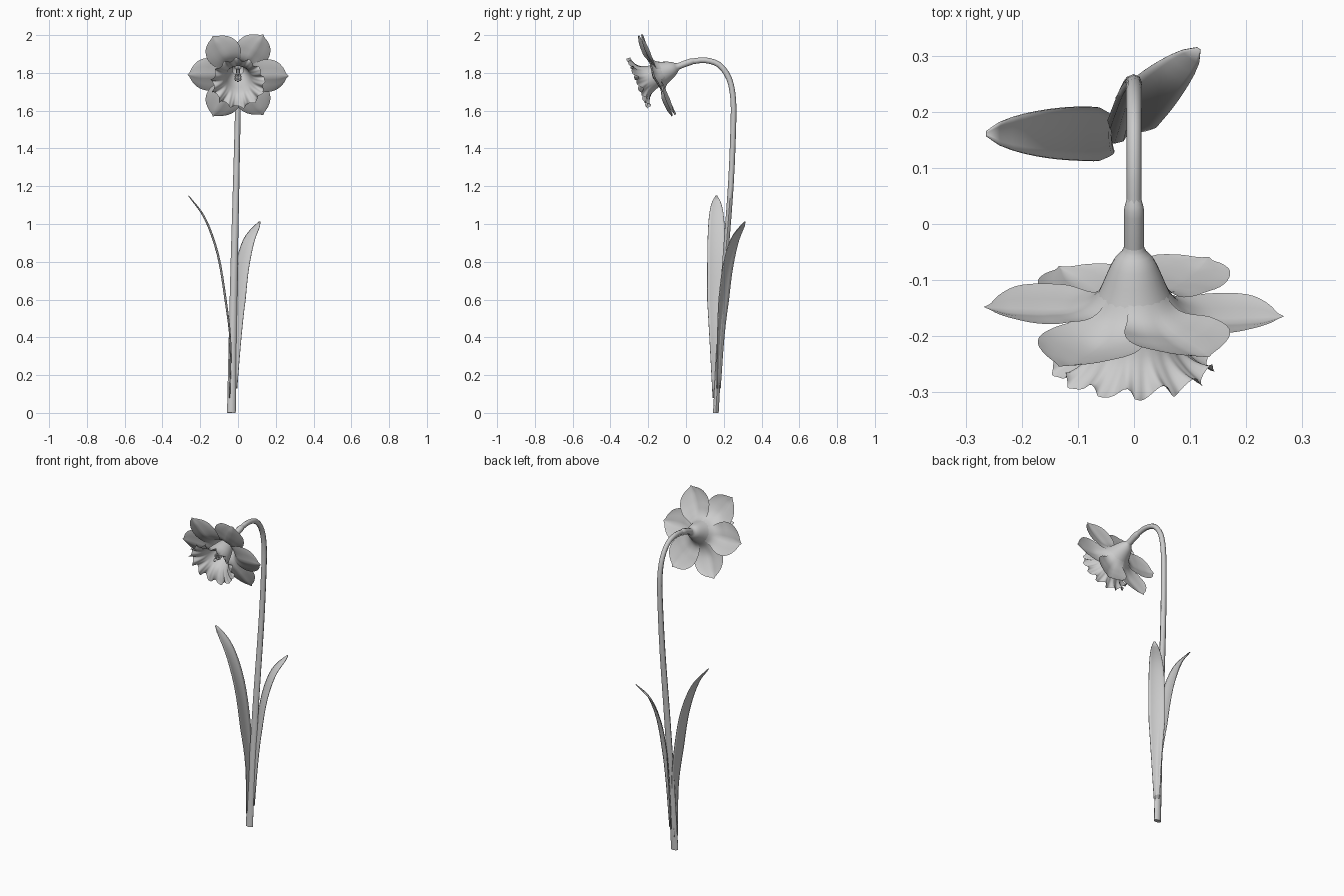
import bpy, math, random
from mathutils import Vector

if "Cube" in bpy.data.objects:
    bpy.data.objects.remove(bpy.data.objects["Cube"])

random.seed(4)
CENTRE = Vector((0, -0.16, 1.785))          # middle of the petal plane
X = Vector((1, 0, 0))
U = Vector((0, -0.386, 0.922))              # up within the petal plane
A = Vector((0, -0.922, -0.386))             # direction the flower faces


def flower(r, a, t):
    return CENTRE + X * (r * math.cos(a)) + U * (r * math.sin(a)) + A * t


def spline(pts, n):
    """Catmull-Rom resampling of tuples, n steps per span."""
    p = [Vector(q) for q in pts]
    p = [2 * p[0] - p[1]] + p + [2 * p[-1] - p[-2]]
    out = []
    for i in range(1, len(p) - 2):
        a, b, c, d = p[i - 1:i + 3]
        for k in range(n):
            s = k / n
            out.append(0.5 * (2 * b + (c - a) * s + (2 * a - 5 * b + 4 * c - d) * s * s
                              + (3 * b - a - 3 * c + d) * s ** 3))
    return out + [p[-2]]


def grid(name, rows, closed=False, caps=False):
    """Skin rows of points into a smooth mesh."""
    n, m = len(rows), len(rows[0])
    verts = [p for row in rows for p in row]
    faces = [(i * m + j, i * m + (j + 1) % m, (i + 1) * m + (j + 1) % m, (i + 1) * m + j)
             for i in range(n - 1) for j in range(m if closed else m - 1)]
    if caps:
        faces += [tuple(reversed(range(m))), tuple(range((n - 1) * m, n * m))]
    me = bpy.data.meshes.new(name)
    me.from_pydata([tuple(v) for v in verts], [], faces)
    me.update()
    ob = bpy.data.objects.new(name, me)
    bpy.context.collection.objects.link(ob)
    bpy.context.view_layer.objects.active = ob
    ob.select_set(True)
    bpy.ops.object.shade_smooth_by_angle(angle=math.radians(50))
    ob.select_set(False)
    return ob


def tube(name, path, radii, sides=8):
    """Sweep an ellipse (x radius, other radius) along a path."""
    rows = []
    for i, p in enumerate(path):
        tan = (path[min(i + 1, len(path) - 1)] - path[max(i - 1, 0)]).normalized()
        side = (X - tan * X.dot(tan)).normalized()
        nor = tan.cross(side)
        rx, ry = radii[i]
        rows.append([p + side * (rx * math.cos(k * math.tau / sides))
                     + nor * (ry * math.sin(k * math.tau / sides)) for k in range(sides)])
    return grid(name, rows, True, True)


# Stem: leaning stalk that hooks over to the flower
stem = spline([(-0.035, 0.158, 0), (-0.028, 0.18, 0.4), (-0.02, 0.207, 0.8), (-0.01, 0.237, 1.2),
               (-0.003, 0.25, 1.5), (0, 0.25, 1.66), (0, 0.228, 1.77), (0, 0.175, 1.843),
               (0, 0.1, 1.867), (0, 0.03, 1.86)], 3)
tube("stem", stem, [(0.0135 + 0.0095 * (1 - p.z / 1.87) ** 1, 0.015) for p in stem])

# Swollen ovary between stem and flower
ovary = spline([(0, 0.045, 1.863), (0, 0.025, 1.859), (0, -0.01, 1.847), (0, -0.045, 1.833)], 3)
tube("ovary", ovary, [(0.013 + 0.005 * min(1, i / 3),) * 2 for i in range(len(ovary))], 10)

# Flared tube behind the petals
flare = spline([(0.018, -0.13), (0.022, -0.12), (0.035, -0.105), (0.047, -0.08), (0.057, -0.055),
                (0.066, -0.035)], 2)
grid("flower_tube", [[flower(p[0], k * math.tau / 24, p[1]) for k in range(24)] for p in flare], True)

# Petals: radius, height along the axis, half width
petal = spline([(0.045, -0.075, 0.03), (0.062, -0.042, 0.042), (0.085, -0.014, 0.057),
                (0.12, 0.002, 0.080), (0.16, 0.006, 0.097), (0.195, 0.005, 0.096),
                (0.225, 0.003, 0.077), (0.245, 0.001, 0.044), (0.256, 0, 0.015), (0.267, -0.002, 0.001)], 3)
for i in range(6):
    mid = i * math.pi / 3
    layer = -0.011 if i % 2 else 0.007
    rows = []
    for r, t, w in petal:
        row = []
        for k in range(13):
            v = k / 6 - 1
            grow = min(1, max(0, (r - 0.06) / 0.08))
            cup = (-0.014 * v * v + 0.006 * math.exp(-(v * 5) ** 2)) * grow * min(1, w / 0.08)
            row.append(flower(r, mid + v * w / r, t + layer * grow + cup))
        rows.append(row)
    grid("petal_%d" % (i + 1), rows)

# Corona: trumpet with a ruffled rim
cup = spline([(0.03, -0.085), (0.045, -0.045), (0.058, -0.005), (0.068, 0.03), (0.082, 0.06),
              (0.105, 0.083), (0.128, 0.096), (0.139, 0.1)], 3)
N, WAVES = 144, 13
amp = [random.uniform(0.7, 1.3) for _ in range(WAVES)]
rows = []
for i, (r, t) in enumerate(cup):
    k = max(0, (i / (len(cup) - 1) - 0.45) / 0.55) ** 1.6
    row = []
    for j in range(N):
        a = j * math.tau / N
        g = amp[int(j * WAVES / N)]
        wave, fine = math.sin(WAVES * a), math.sin(2 * WAVES * a + 1)
        row.append(flower(r + k * (0.008 * g * wave + 0.003 * fine),
                          a + k * 0.05 * math.cos(WAVES * a),
                          t + k * g * (0.013 * math.cos(WAVES * a) - 0.004 * fine)))
    rows.append(row)
grid("corona", rows, True)

# Stamens and style inside the corona
for i in range(6):
    a = i * math.pi / 3 + 0.5
    path = [flower(0.008 + 0.006 * s, a, t) for s, t in
            [(0, -0.09), (0.5, -0.02), (1, 0.012), (1.1, 0.02), (1.2, 0.04), (1.2, 0.048)]]
    tube("stamen_%d" % (i + 1), path, [(r, r) for r in (0.002, 0.002, 0.002, 0.005, 0.005, 0.002)], 6)
path = [flower(0, 0, t) for t in (-0.09, 0.055, 0.06, 0.07, 0.075)]
tube("style", path, [(r, r) for r in (0.003, 0.003, 0.007, 0.007, 0.003)], 8)


# Leaves: strap blades with a shallow channel
def leaf(name, spine, across, half):
    path = spline(spine, 4)
    across = Vector(across).normalized()
    rows = []
    for i, p in enumerate(path):
        s = i / (len(path) - 1)
        tan = (path[min(i + 1, len(path) - 1)] - path[max(i - 1, 0)]).normalized()
        nor = tan.cross(across).normalized()
        w = half * min(1, 0.35 + 1.6 * s) * max(0.02, 1 - max(0, (s - 0.5) / 0.5) ** 2.6) ** 0.6
        rows.append([p + across * (w * v) + nor * (0.008 * (v * v - 0.5) * w / half)
                     for v in (-1, -0.67, -0.33, 0, 0.33, 0.67, 1)])
    ob = grid(name, rows)
    mod = ob.modifiers.new("thickness", "SOLIDIFY")
    mod.thickness = 0.004
    mod.offset = 0


leaf("leaf_left", [(-0.045, 0.158, 0.08), (-0.04, 0.158, 0.37), (-0.066, 0.16, 0.6), (-0.107, 0.161, 0.84),
                   (-0.175, 0.161, 1.03), (-0.262, 0.161, 1.15)], (0, -1, 0), 0.048)
leaf("leaf_right", [(-0.018, 0.172, 0.13), (-0.008, 0.182, 0.4), (0.002, 0.197, 0.6), (0.022, 0.22, 0.78),
                    (0.058, 0.257, 0.92), (0.115, 0.312, 1.012)], (0.8, -0.6, 0), 0.045)
